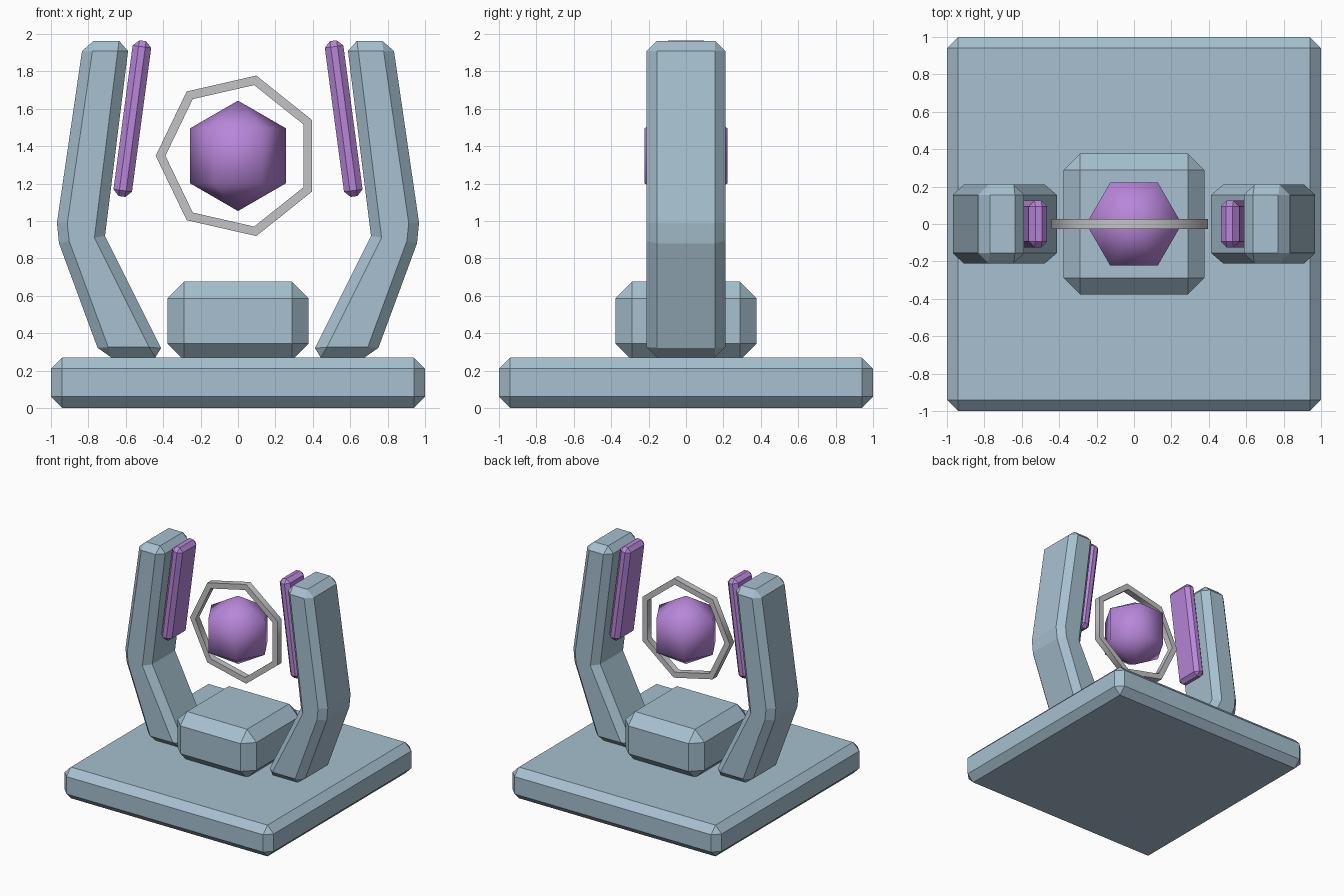
import bpy, bmesh, math
from mathutils import Matrix

if "Cube" in bpy.data.objects:
    bpy.data.objects.remove(bpy.data.objects["Cube"])


def material(name, rgb):
    m = bpy.data.materials.new(name)
    m.diffuse_color = (*rgb, 1)
    m.use_nodes = True
    m.node_tree.nodes["Principled BSDF"].inputs["Base Color"].default_value = m.diffuse_color
    return m


STONE = material("blue grey stone", (0.385, 0.53, 0.63))
PURPLE = material("purple crystal", (0.48, 0.24, 0.70))
METAL = material("light grey metal", (0.55, 0.55, 0.57))


def finish(name, bm, mat):
    bmesh.ops.recalc_face_normals(bm, faces=bm.faces[:])
    mesh = bpy.data.meshes.new(name)
    bm.to_mesh(mesh)
    bm.free()
    mesh.materials.append(mat)
    ob = bpy.data.objects.new(name, mesh)
    bpy.context.collection.objects.link(ob)
    return ob


def chamfer(bm, width):
    bmesh.ops.recalc_face_normals(bm, faces=bm.faces[:])
    edges = [e for e in bm.edges if e.calc_face_angle(0) > math.radians(40)]
    bmesh.ops.bevel(bm, geom=edges, offset=width, offset_type='OFFSET',
                    segments=1, profile=0.5, affect='EDGES')


def block(name, size, centre, width, mat, tilt=0):
    bm = bmesh.new()
    bmesh.ops.create_cube(bm, size=1, matrix=Matrix.Diagonal((*size, 1)))
    chamfer(bm, width)
    bm.transform(Matrix.Translation(centre) @ Matrix.Rotation(tilt, 4, 'Y'))
    return finish(name, bm, mat)


def prism(name, profile, half_depth, width, mat):
    bm = bmesh.new()
    front = [bm.verts.new((x, -half_depth, z)) for x, z in profile]
    back = [bm.verts.new((x, half_depth, z)) for x, z in profile]
    bm.faces.new(front)
    bm.faces.new(back[::-1])
    n = len(profile)
    for i in range(n):
        j = (i + 1) % n
        bm.faces.new((front[i], back[i], back[j], front[j]))
    chamfer(bm, width)
    return finish(name, bm, mat)


def smooth(ob, degrees):
    bpy.ops.object.select_all(action='DESELECT')
    bpy.context.view_layer.objects.active = ob
    ob.select_set(True)
    bpy.ops.object.shade_smooth_by_angle(angle=math.radians(degrees))


# Base slab and pedestal
block("base", (2, 2, 0.27), (0, 0, 0.135), 0.06, STONE)
block("pedestal", (0.755, 0.755, 0.42), (0, 0, 0.465), 0.09, STONE)

# Bent arms and the crystal bars along their inner faces
ARM = [(0.826, 1.963), (0.968, 0.99), (0.957, 0.88), (0.732, 0.27),
       (0.387, 0.27), (0.711, 0.92), (0.581, 1.963)]
for side, label in ((-1, "left"), (1, "right")):
    prism(label + "_arm", [(side * x, z) for x, z in ARM], 0.21, 0.055, STONE)
    block(label + "_crystal_bar", (0.10, 0.25, 0.84), (side * 0.565, 0, 1.547),
          0.032, PURPLE, tilt=-side * math.radians(7.6))

# Floating six-sided orb
CENTRE_Z, R = 1.348, 0.295
bm = bmesh.new()
rings = []
for lat in (30, -30):
    a = math.radians(lat)
    rings.append([bm.verts.new((R * math.cos(a) * math.cos(i * math.pi / 3),
                                R * math.cos(a) * math.sin(i * math.pi / 3),
                                CENTRE_Z + R * math.sin(a))) for i in range(6)])
top = bm.verts.new((0, 0, CENTRE_Z + R))
bottom = bm.verts.new((0, 0, CENTRE_Z - R))
for i in range(6):
    j = (i + 1) % 6
    bm.faces.new((rings[0][i], rings[0][j], top))
    bm.faces.new((rings[1][j], rings[1][i], bottom))
    bm.faces.new((rings[1][i], rings[1][j], rings[0][j], rings[0][i]))
smooth(finish("orb", bm, PURPLE), 180)

# Seven-sided ring around the orb, square in section
bm = bmesh.new()
sections = []
for i in range(7):
    a = math.pi + i * math.tau / 7
    sections.append([bm.verts.new((r * math.cos(a), y, CENTRE_Z + r * math.sin(a)))
                     for r, y in ((0.44, -0.028), (0.44, 0.028),
                                  (0.388, 0.028), (0.388, -0.028))])
for i in range(7):
    p, q = sections[i], sections[(i + 1) % 7]
    for k in range(4):
        m = (k + 1) % 4
        bm.faces.new((p[k], p[m], q[m], q[k]))
smooth(finish("ring", bm, METAL), 60)
